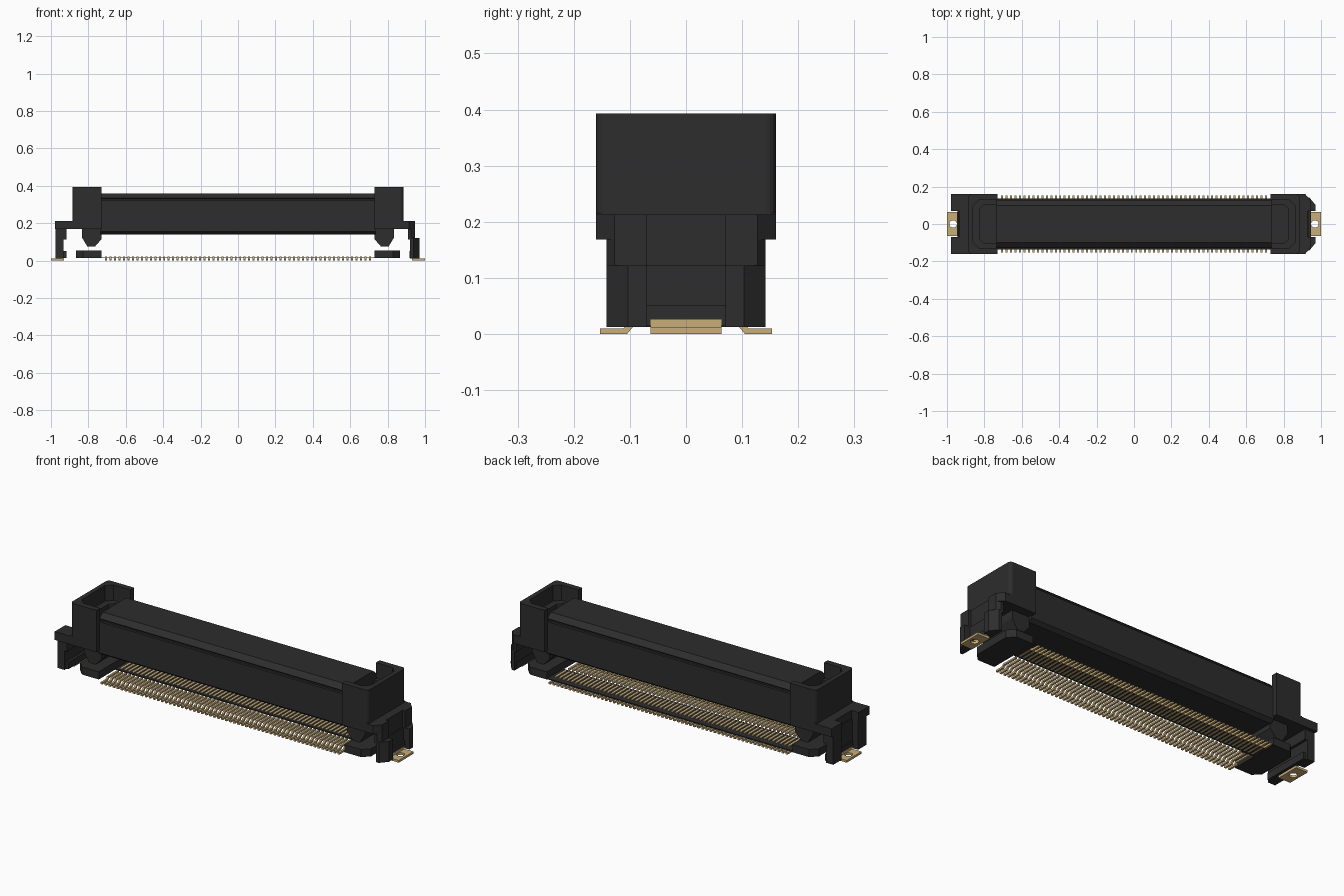
import bpy, bmesh, math
from mathutils import Vector

cube = bpy.data.objects.get("Cube")
if cube:
    bpy.data.objects.remove(cube, do_unlink=True)


def material(name, rgb):
    m = bpy.data.materials.new(name)
    m.use_nodes = True
    m.diffuse_color = (*rgb, 1)
    b = m.node_tree.nodes["Principled BSDF"]
    b.inputs["Base Color"].default_value = (*rgb, 1)
    b.inputs["Roughness"].default_value = 0.6
    return m


BLACK = material("black plastic", (0.026, 0.026, 0.026))
GOLD = material("gold plating", (0.58, 0.42, 0.19))


def prism(name, pts, lo, hi, mat, axis="z", flip=1, bevel=0):
    """Extrude a polygon along an axis; flip=-1 mirrors it across x."""
    def place(p, d):
        a, b = p
        x, y, z = {"z": (a, b, d), "y": (a, d, b), "x": (d, a, b)}[axis]
        return (x * flip, y, z)
    bm = bmesh.new()
    bot = [bm.verts.new(place(p, lo)) for p in pts]
    top = [bm.verts.new(place(p, hi)) for p in pts]
    bm.faces.new(bot)
    bm.faces.new(top)
    for i in range(len(pts)):
        j = (i + 1) % len(pts)
        bm.faces.new((bot[i], bot[j], top[j], top[i]))
    bmesh.ops.recalc_face_normals(bm, faces=bm.faces)
    if bevel:
        edges = [e for e in bm.edges if all(abs(v.co.x) > 0.88 for v in e.verts)
                 and abs(e.verts[0].co.z - e.verts[1].co.z) > 0.01]
        bmesh.ops.bevel(bm, geom=edges, offset=bevel, segments=4, profile=0.5, affect="EDGES")
    me = bpy.data.meshes.new(name)
    bm.to_mesh(me)
    bm.free()
    me.materials.append(mat)
    ob = bpy.data.objects.new(name, me)
    bpy.context.collection.objects.link(ob)
    return ob


def sym(half):
    """Close a half outline given as (u, y>0) by mirroring it in y."""
    return half + [(u, -y) for u, y in reversed(half)]


def rect(a, b, c, d):
    return [(a, c), (b, c), (b, d), (a, d)]


# Long main body with a groove under its chamfered cap
half = [(0.115, 0.14), (0.135, 0.155), (0.135, 0.322), (0.122, 0.322),
        (0.122, 0.33), (0.128, 0.336), (0.10, 0.36)]
body = half + [(-y, z) for y, z in reversed(half)]
prism("main_body", body, -0.735, 0.735, BLACK, axis="x")

for s, side in ((1, "left"), (-1, "right")):
    # Tower: open U-shaped wall around a stepped pocket
    wall = sym([(0.73, 0.128), (0.73, 0.16), (0.885, 0.16)])
    wall = [(0.73, 0.128), (0.73, 0.16), (0.885, 0.16), (0.885, -0.16), (0.73, -0.16),
            (0.73, -0.128), (0.83, -0.128), (0.86, -0.098), (0.86, 0.098), (0.83, 0.128)]
    prism(side + "_tower_wall", wall, 0.215, 0.393, BLACK, flip=s, bevel=0.018)
    prism(side + "_tower_floor", rect(0.73, 0.885, -0.16, 0.16), 0.168, 0.216, BLACK, flip=s)
    ledge = [(0.735, 0.128), (0.83, 0.128), (0.86, 0.098), (0.86, -0.098), (0.83, -0.128),
             (0.735, -0.128), (0.735, -0.105), (0.80, -0.105), (0.825, -0.08),
             (0.825, 0.08), (0.80, 0.105), (0.735, 0.105)]
    prism(side + "_pocket_ledge", ledge, 0.21, 0.31, BLACK, flip=s)

    # Outer shelf, notched above the solder tab; the left end has cut corners
    if s == 1:
        shelf = [(0.88, 0.16), (0.915, 0.16), (0.945, 0.127), (0.945, 0.07), (0.93, 0.07)]
        foot = [(0.92, 0.142), (0.937, 0.142), (0.97, 0.103), (0.97, 0.07), (0.935, 0.07)]
        neck = [(0.91, 0.142), (0.925, 0.142), (0.945, 0.127), (0.945, 0.07), (0.93, 0.07)]
        foot_top = 0.122
    else:
        shelf = [(0.88, 0.16), (0.978, 0.16), (0.978, 0.07), (0.935, 0.07)]
        foot = [(0.932, 0.142), (0.975, 0.142), (0.975, 0.07), (0.94, 0.07)]
        neck = [(0.918, 0.142), (0.975, 0.142), (0.975, 0.07), (0.937, 0.07)]
        foot_top = 0.17
    prism(side + "_shelf", sym(shelf), 0.168, 0.213, BLACK, flip=s)
    prism(side + "_neck", sym(neck), 0.114, 0.17, BLACK, flip=s)
    prism(side + "_foot", sym(foot), 0.012, foot_top, BLACK, flip=s)
    prism(side + "_foot_lip", rect(0.918, 0.945, -0.13, 0.13), 0.015, 0.052, BLACK, flip=s)

    # Hanging guide block under the tower, with a tapered tip
    guide = [(0.73, 0.17), (0.835, 0.17), (0.835, 0.125), (0.805, 0.075),
             (0.765, 0.075), (0.73, 0.115)]
    prism(side + "_guide_block", guide, -0.115, 0.115, BLACK, axis="y", flip=s)

    # Base plate at the end of the contact rows
    plate = sym([(0.73, 0.14), (0.83, 0.14), (0.865, 0.105)])
    prism(side + "_base_plate", plate, 0.014, 0.055, BLACK, flip=s)

    # Solder tab with a round hole, made as two half plates
    cx, r = 0.967, 0.02
    for n, k in (("front", -1), ("back", 1)):
        arc = [(cx + r * math.cos(a * math.pi / 10), k * r * math.sin(a * math.pi / 10))
               for a in range(11)]
        pts = [(1.0, 0)] + arc + [(0.93, 0), (0.93, k * 0.063), (1.0, k * 0.063)]
        prism(f"{side}_solder_tab_{n}", pts, 0, 0.012, GOLD, flip=s)
    prism(side + "_solder_tab_riser", rect(0.935, 0.946, -0.063, 0.063), 0.011, 0.026, GOLD, flip=s)

# Thin dark carrier strip around the back contacts
prism("contact_strip", rect(-0.735, 0.735, 0.0, 0.135), 0.013, 0.018, BLACK)

# Two rows of contacts: flat tail, short rise, flat inner end
COUNT, SPAN, WIDTH = 60, 1.41, 0.0105
profile = [(0.153, 0), (0.153, 0.010), (0.112, 0.010), (0.10, 0.021), (0.012, 0.021),
           (0.012, 0.012), (0.095, 0.012), (0.105, 0)]
for row, k in (("front", -1), ("back", 1)):
    pin = prism(row + "_contacts", [(k * y, z) for y, z in profile],
                -SPAN / 2 - WIDTH / 2, -SPAN / 2 + WIDTH / 2, GOLD, axis="x")
    arr = pin.modifiers.new("row", "ARRAY")
    arr.count = COUNT
    arr.use_relative_offset = False
    arr.use_constant_offset = True
    arr.constant_offset_displace = Vector((SPAN / (COUNT - 1), 0, 0))
